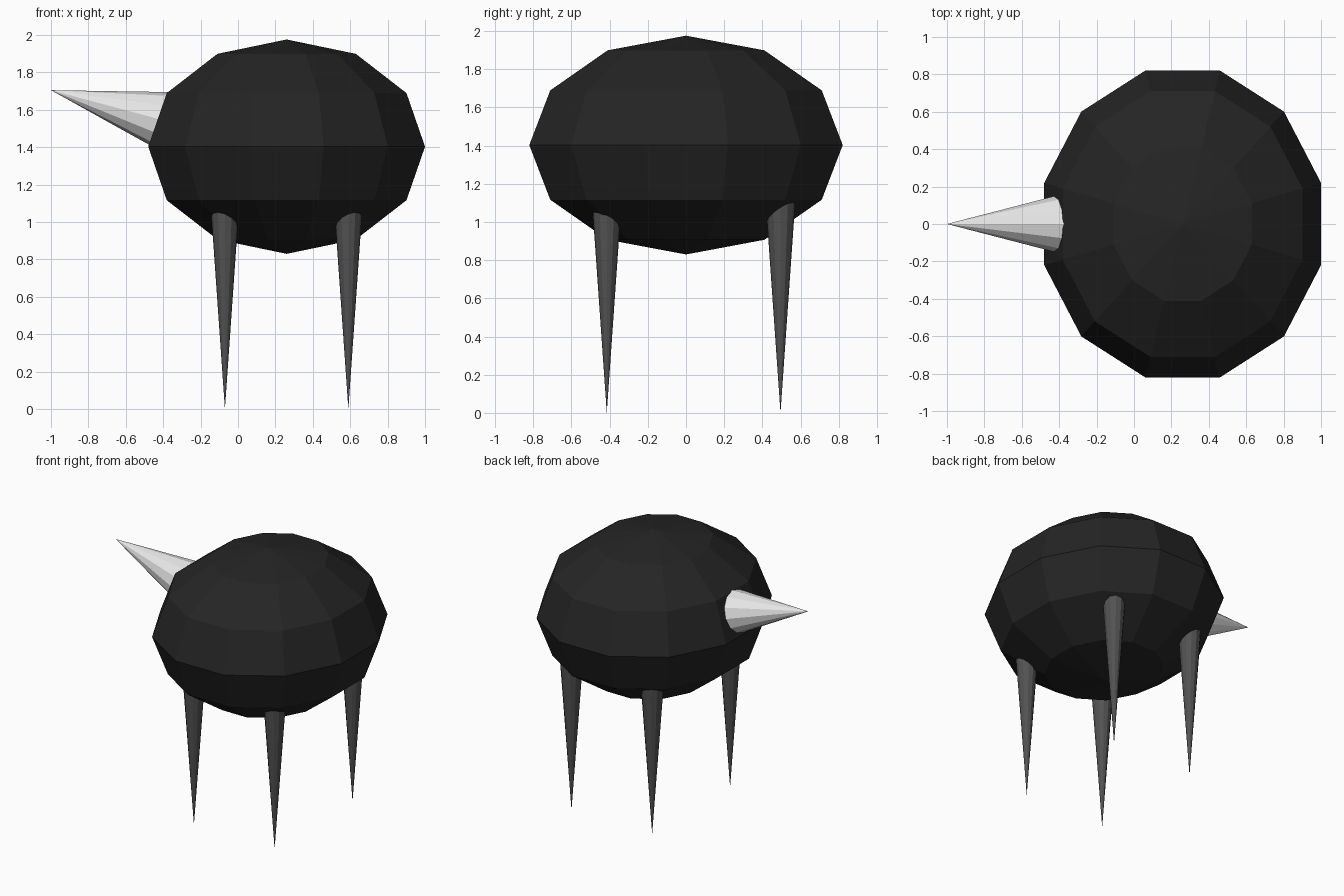
import bpy
import math
from mathutils import Vector, Matrix

cube = bpy.data.objects.get("Cube")
if cube:
    bpy.data.objects.remove(cube, do_unlink=True)


def material(name, value):
    mat = bpy.data.materials.new(name)
    mat.use_nodes = True
    colour = (value, value, value, 1)
    mat.diffuse_color = colour
    mat.node_tree.nodes["Principled BSDF"].inputs["Base Color"].default_value = colour
    return mat


black = material("soft black", 0.018)
grey = material("dark grey", 0.085)
white = material("pale grey", 0.8)


def spike(name, tip, direction, length, radius, sides, mat):
    """Cone with its tip at a point, widening along a direction."""
    axis = Vector(direction).normalized()
    turn = (-axis).to_track_quat('Z', 'Y')
    bpy.ops.mesh.primitive_cone_add(vertices=sides, radius1=radius, radius2=0, depth=length)
    obj = bpy.context.object
    obj.name = name
    obj.data.transform(Matrix.Translation(Vector(tip) + axis * length / 2) @ turn.to_matrix().to_4x4())
    obj.data.materials.append(mat)
    return obj


# Faceted egg-shaped body
bpy.ops.mesh.primitive_uv_sphere_add(segments=12, ring_count=6, radius=1)
body = bpy.context.object
body.name = "body"
body.data.transform(Matrix.Translation((0.26, 0, 1.403))
                    @ Matrix.Diagonal((0.766, 0.85, 0.573, 1))
                    @ Matrix.Rotation(math.radians(15), 4, 'Z'))
body.data.materials.append(black)

# Beak, pointing to the side and slightly up
slope = math.radians(15)
spike("beak", (-1, 0, 1.705), (math.cos(slope), 0, -math.sin(slope)), 0.65, 0.163, 12, white)

# Four pointed legs
for side, x in (("right", -0.07), ("left", 0.59)):
    for end, y in (("front", -0.415), ("back", 0.495)):
        spike(f"{end}_{side}_leg", (x, y, 0), (0, 0, 1), 1.2, 0.084, 12, grey)
